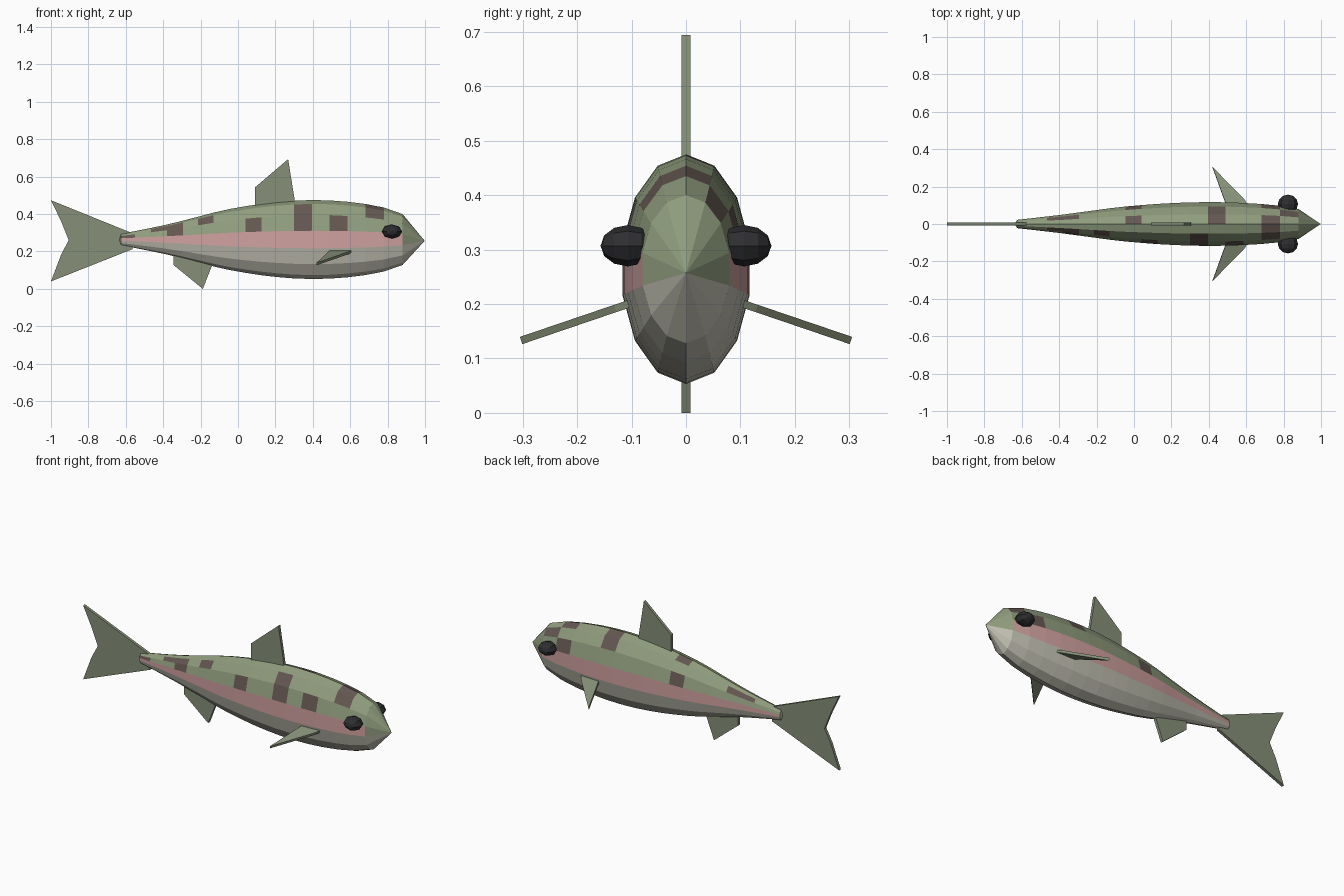
import bpy, bmesh, math
from mathutils import Vector

cube = bpy.data.objects.get("Cube")
if cube:
    bpy.data.objects.remove(cube)


def srgb(r, g, b):
    return tuple(((c / 255 + 0.055) / 1.055) ** 2.4 for c in (r, g, b)) + (1,)


def material(name, rgb):
    m = bpy.data.materials.new(name)
    m.use_nodes = True
    m.diffuse_color = srgb(*rgb)
    m.node_tree.nodes["Principled BSDF"].inputs["Base Color"].default_value = m.diffuse_color
    return m


GREEN = material("back_green", (144, 157, 126))
PINK = material("side_pink", (208, 162, 160))
CREAM = material("belly_cream", (196, 194, 180))
BROWN = material("spot_brown", (100, 87, 81))
FIN = material("fin_green", (134, 144, 120))
BLACK = material("eye_black", (46, 46, 49))


def finish(bm, name, mats):
    bmesh.ops.recalc_face_normals(bm, faces=bm.faces)
    me = bpy.data.meshes.new(name)
    bm.to_mesh(me)
    bm.free()
    for m in mats:
        me.materials.append(m)
    ob = bpy.data.objects.new(name, me)
    bpy.context.collection.objects.link(ob)
    return ob


# Body: fourteen-sided rings from head to tail, as (x, half height)
SIDES = 14
RINGS = [(.88, .136), (.78, .171), (.682, .19), (.585, .202), (.49, .209), (.395, .211),
         (.30, .208), (.212, .201), (.125, .191), (.04, .178), (-.045, .163), (-.13, .144),
         (-.213, .122), (-.295, .101), (-.38, .08), (-.465, .062), (-.55, .045), (-.625, .031)]

# Spots as (ring, row) on each side; rows count down from the ridge
SPOTS_RIGHT = {(1, 0), (1, 1), (3, 2), (5, 1), (5, 2), (8, 2), (11, 1),
               (13, 1), (13, 2), (14, 1), (16, 2)}
SPOTS_LEFT = {(0, 1), (1, 0), (1, 2), (4, 0), (4, 1), (9, 0), (9, 2), (13, 1), (14, 1)}


def body_colour(ring, j):
    left = j < SIDES // 2
    row = j if left else SIDES - 1 - j
    if row > 3:
        return 2
    if ring is None:
        return 0
    if row == 3:
        return 1
    return 3 if (ring, row) in (SPOTS_LEFT if left else SPOTS_RIGHT) else 0


bm = bmesh.new()
loops = []
for x, h in RINGS:
    w = 0.12 * (h / 0.211) ** 0.87
    angles = [2 * math.pi * j / SIDES for j in range(SIDES)]
    loops.append([bm.verts.new((x, w * math.sin(a), 0.264 + h * math.cos(a))) for a in angles])
nose = bm.verts.new((0.998, 0, 0.257))
tail = bm.verts.new((-0.638, 0, 0.262))
for j in range(SIDES):
    k = (j + 1) % SIDES
    bm.faces.new((nose, loops[0][j], loops[0][k])).material_index = body_colour(None, j)
    for i in range(len(loops) - 1):
        quad = (loops[i][j], loops[i][k], loops[i + 1][k], loops[i + 1][j])
        bm.faces.new(quad).material_index = body_colour(i, j)
    bm.faces.new((tail, loops[-1][k], loops[-1][j])).material_index = body_colour(None, j)
finish(bm, "body", [GREEN, PINK, CREAM, BROWN])


# Fins: flat outlines thickened evenly about their plane
def fin(name, points, normal, thickness=0.017):
    bm = bmesh.new()
    half = Vector(normal).normalized() * thickness / 2
    face = bm.faces.new([bm.verts.new(Vector(p) - half) for p in points])
    out = bmesh.ops.extrude_face_region(bm, geom=[face])
    moved = [v for v in out["geom"] if isinstance(v, bmesh.types.BMVert)]
    bmesh.ops.translate(bm, vec=half * 2, verts=moved)
    bmesh.ops.triangulate(bm, faces=[f for f in bm.faces if len(f.verts) > 4])
    return finish(bm, name, [FIN])


def upright_fin(name, outline):
    fin(name, [(x, 0, z) for x, z in outline], (0, 1, 0))


upright_fin("tail_fin", [(-1, .474), (-.565, .298), (-.565, .212), (-1, .04),
                         (-.945, .185), (-.905, .26), (-.945, .36)])
upright_fin("dorsal_fin", [(.09, .40), (.09, .542), (.268, .694), (.312, .42)])
upright_fin("anal_fin", [(-.345, .20), (-.345, .128), (-.188, 0), (-.125, .16)])

for side, label in ((1, "left"), (-1, "right")):
    # Side fins sweep back and droop outward
    slope = 0.34
    outline = [(.42, .303), (.497, .09), (.615, .09), (.59, .13)]
    fin(label + "_side_fin",
        [(x, side * y, 0.236 - slope * y) for x, y in outline],
        (0, side * slope, 1), 0.014)

    # Eyes: faceted flattened balls pointing sideways
    bm = bmesh.new()
    bmesh.ops.create_uvsphere(bm, u_segments=8, v_segments=6, radius=1)
    for v in bm.verts:
        a, b, c = v.co
        v.co = (0.823 + 0.054 * a, side * (0.107 + 0.05 * c), 0.307 + 0.038 * b)
    finish(bm, label + "_eye", [BLACK])
